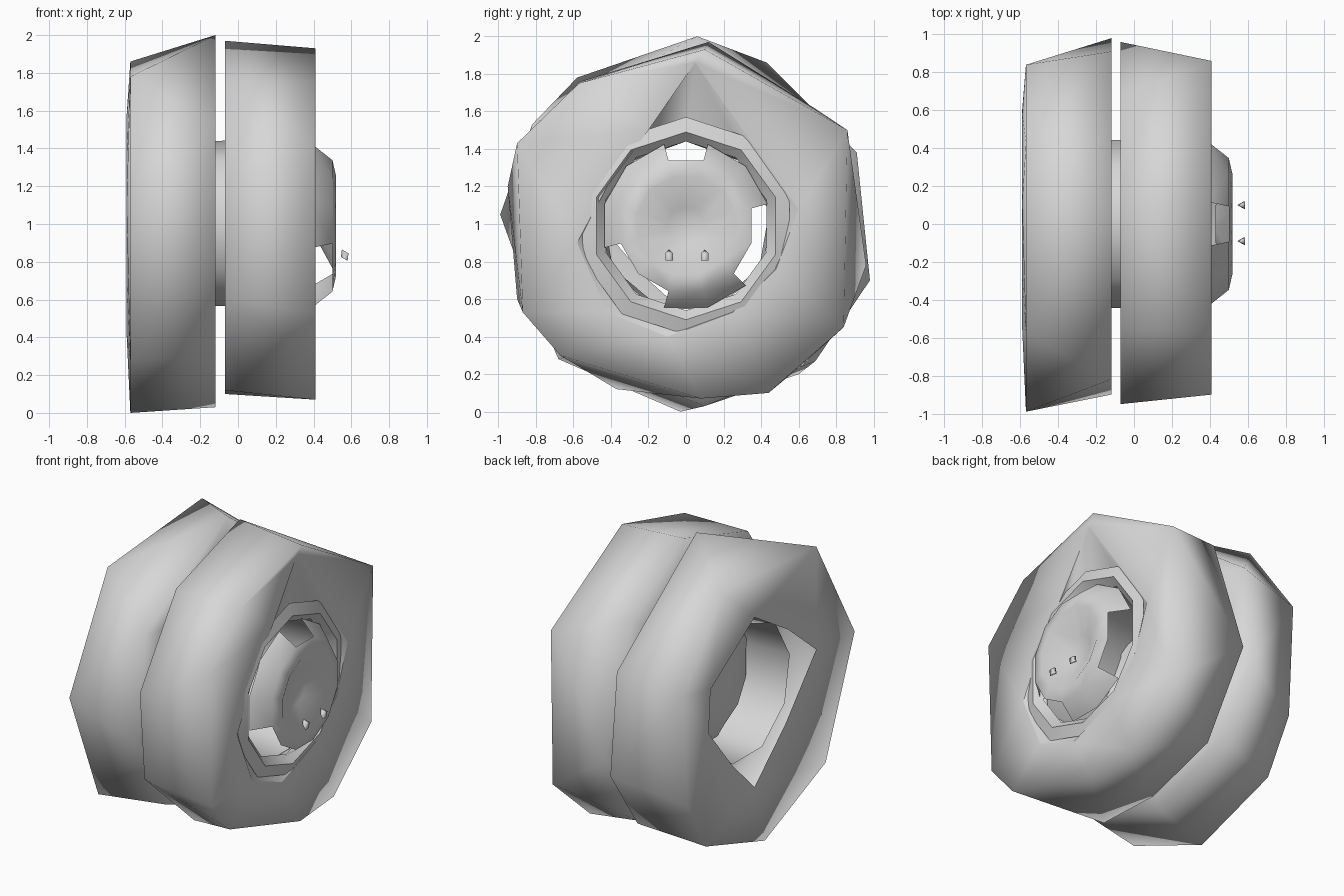
import bpy, bmesh, math

old = bpy.data.objects.get("Cube")
if old:
    bpy.data.objects.remove(old)

grey = bpy.data.materials.new("plain grey")
grey.use_nodes = True
grey.diffuse_color = (0.68, 0.68, 0.68, 1)
grey.node_tree.nodes["Principled BSDF"].inputs["Base Color"].default_value = grey.diffuse_color

AXLE = 0.99


def ring(x, radius, sides=9, start=90):
    """Polygon around the axle, clockwise from the start angle."""
    step = math.tau / sides
    first = math.radians(start)
    return [(x, radius * math.cos(first - i * step),
             AXLE + radius * math.sin(first - i * step)) for i in range(sides)]


def at(x, points):
    return [(x, y, z) for y, z in points]


def reach(a, b):
    """Distance from the axle to the middle of a diagonal."""
    mid = (a.co + b.co) / 2
    return math.hypot(mid.y, mid.z - AXLE)


def loft(name, loops, skip=lambda row, col: False, cap=False, smooth=180):
    """Skin a list of equal loops, splitting each quad so that it bulges outward."""
    bm = bmesh.new()
    rows = [[bm.verts.new(p) for p in loop] for loop in loops]
    n = len(rows[0])
    for r in range(len(rows) - 1):
        for c in range(n):
            if skip(r, c):
                continue
            d = (c + 1) % n
            p, q, s, t = rows[r][c], rows[r][d], rows[r + 1][d], rows[r + 1][c]
            if reach(p, s) > reach(q, t):
                tris = (p, q, s), (p, s, t)
            else:
                tris = (p, q, t), (q, s, t)
            for tri in tris:
                bm.faces.new(tri)
    if cap:
        bm.faces.new(rows[-1])
    bmesh.ops.recalc_face_normals(bm, faces=bm.faces)
    mesh = bpy.data.meshes.new(name)
    bm.to_mesh(mesh)
    bm.free()
    mesh.materials.append(grey)
    obj = bpy.data.objects.new(name, mesh)
    bpy.context.collection.objects.link(obj)
    bpy.ops.object.select_all(action='DESELECT')
    obj.select_set(True)
    bpy.context.view_layer.objects.active = obj
    bpy.ops.object.shade_smooth_by_angle(angle=math.radians(smooth))
    return obj


# Outer tyre: uneven shoulders and a peaked opening
outer_face = [(.1, 1.93), (.86, 1.5), (.84, .45), (.44, .1), (.08, .07),
              (-.67, .3), (-.87, .53), (-.9, 1.43), (-.57, 1.75)]
outer_back = [(.12, 1.97), (.68, 1.62), (.96, .78), (.62, .25), (.1, .1),
              (-.37, .12), (-.9, .6), (-.95, 1.2), (-.56, 1.76)]
opening = [(.05, 1.86), (.6, 1.08), (.48, .76), (.25, .53), (-.1, .4),
           (-.42, .53), (-.58, .9), (-.42, 1.2), (-.2, 1.5)]
loft("outer_tyre", [ring(-.06, .55), at(-.07, outer_back), at(.41, outer_face),
                    at(.4, opening)])
loft("outer_tyre_bead", [at(.4, opening), ring(.33, .48)])

# Inner tyre, with a skewed opening
inner_face = [(.06, 2), (.91, 1.38), (.98, .7), (.69, .27),
              (.1, .03), (-.6, .3), (-.9, .8), (-.82, 1.53)]
inner_back = [(.43, 1.86), (.84, 1.3), (.8, .55), (.6, .2),
              (-.03, 0), (-.68, .28), (-.99, 1.05), (-.58, 1.78)]
inner_opening = [(.11, 1.57), (.58, 1.26), (.6, .97), (.35, .66),
                 (.11, .42), (-.22, .72), (-.55, 1.1), (-.25, 1.35)]
loft("inner_tyre", [ring(-.12, .7, 8), at(-.12, inner_face), at(-.57, inner_back),
                    at(-.59, inner_opening)])

# Drum running through both tyres
loft("drum", [ring(-.46, .46), ring(-.1, .45), ring(.34, .47)])

# Thin rim lip inside the outer opening
loft("rim_lip", [ring(.32, .48, 10), ring(.385, .58, 10), ring(.41, .5, 10),
                 ring(.36, .45, 10)], smooth=50)


def window(row, col):
    """Three gaps around the edge of a wheel centre."""
    return row == 0 and col in (0, 3, 4, 7, 8)


# Domed outer wheel centre with a sunken hub, and the flatter inner one
loft("outer_wheel_centre", [ring(.39, .45, 12, 105), ring(.5, .36, 12, 105),
                            ring(.52, .27, 12, 105), ring(.43, .1, 12, 105)],
     skip=window, cap=True, smooth=60)
loft("inner_wheel_centre", [ring(-.15, .45, 12, 105), ring(-.22, .34, 12, 105),
                            ring(-.25, .15, 12, 105)],
     skip=window, cap=True, smooth=60)

# Two small stud tips standing clear of the rim
for name, y in (("front_stud", -.09), ("back_stud", .1)):
    tip = [(.545, y, .825), (.58, y - .02, .805), (.58, y + .02, .805)]
    loft(name, [tip, [(x + .005, w, z + .04) for x, w, z in tip]], cap=True)
